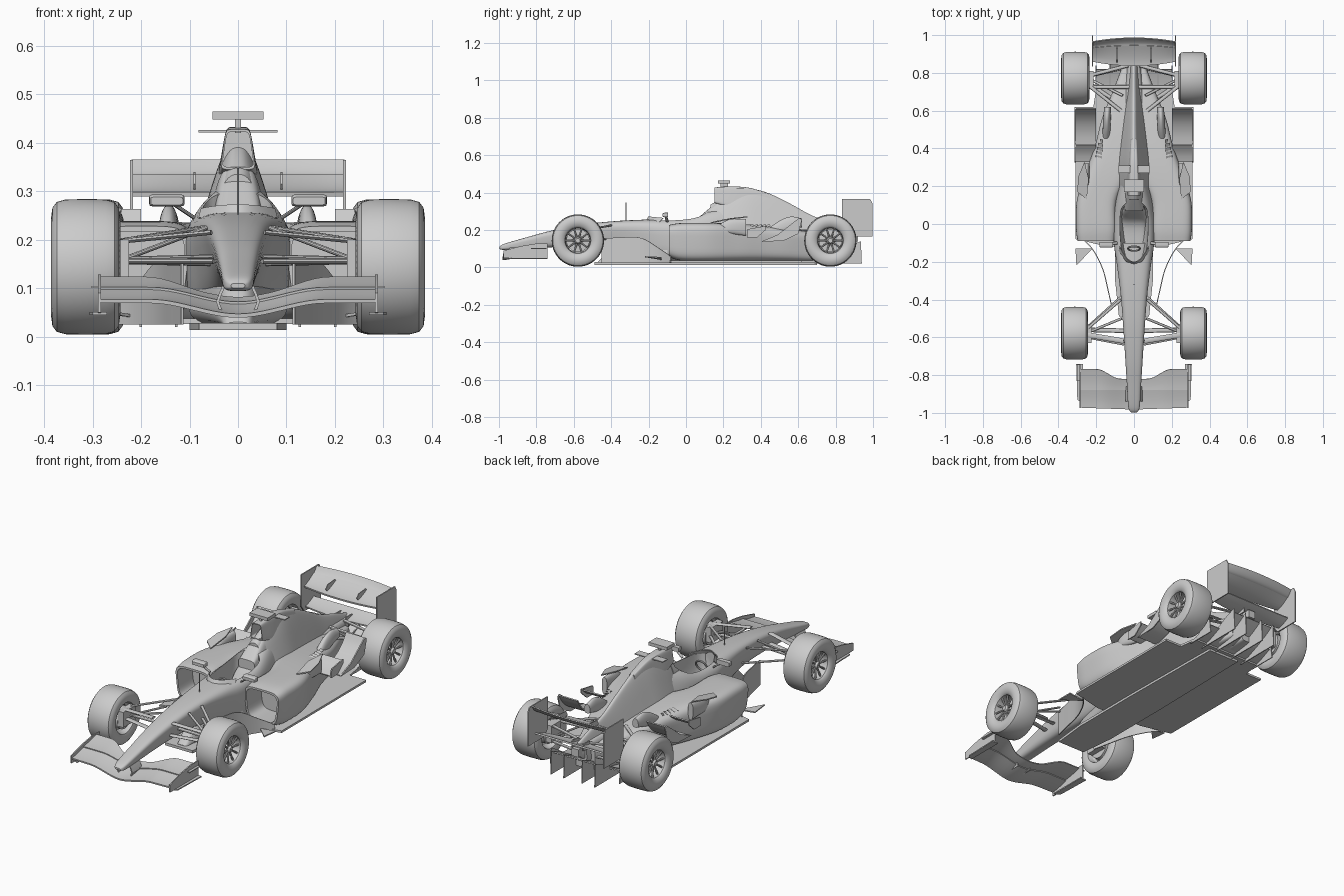
import bpy, bmesh, math
from mathutils import Vector

def make(name, verts, faces, mirror=False, solid=0):
    me = bpy.data.meshes.new(name)
    me.from_pydata([tuple(v) for v in verts], [], faces)
    bm = bmesh.new()
    bm.from_mesh(me)
    bmesh.ops.recalc_face_normals(bm, faces=bm.faces)
    bm.to_mesh(me)
    bm.free()
    ob = bpy.data.objects.new(name, me)
    bpy.context.collection.objects.link(ob)
    if solid:
        m = ob.modifiers.new("thick", 'SOLIDIFY')
        m.thickness, m.offset = solid, 0
    if mirror:
        ob.modifiers.new("mirror", 'MIRROR').use_mirror_merge = False
    return ob

def smooth_rows(rows, sub):  # Catmull-Rom between stations
    out = []
    for i in range(len(rows) - 1):
        a, b, c, d = rows[max(i - 1, 0)], rows[i], rows[i + 1], rows[min(i + 2, len(rows) - 1)]
        for t in [s / sub for s in range(sub)]:
            out.append([.5 * (2 * q + (r - p) * t + (2 * p - 5 * q + 4 * r - u) * t * t
                              + (3 * q - p - 3 * r + u) * t ** 3) for p, q, r, u in zip(a, b, c, d)])
    return out + [list(rows[-1])]

def loft(name, rows, p=2.6, k=1, n=44, sub=5, mirror=False, inlet=0):
    # stations: y, centre x, z bottom, z top, half width bottom, half width top
    rings = smooth_rows(rows, sub)
    if inlet:
        y, xc, zb, zt, wb, wt = rings[0]
        m = (zb + zt) / 2
        small = [xc, m + (zb - m) * .88, m + (zt - m) * .88, wb * .9, wt * .9]
        rings = [[y + inlet] + small, [y] + small] + rings
    vs = []
    for y, xc, zb, zt, wb, wt in rings:
        for a in [2 * math.pi * (j + .5) / n for j in range(n)]:
            c, s = [math.copysign(abs(v) ** (2 / p), v) for v in (math.cos(a), math.sin(a))]
            u = (s + 1) / 2
            vs.append((xc + c * (wb + (wt - wb) * u ** k), y, zb + (zt - zb) * u))
    fs = [(i * n + j, i * n + (j + 1) % n, (i + 1) * n + (j + 1) % n, (i + 1) * n + j)
          for i in range(len(rings) - 1) for j in range(n)]
    return make(name, vs, fs + [tuple(range(n)), tuple(range(len(vs) - n, len(vs)))], mirror)

def prism(name, pts, d, mirror=False):  # flat outline pushed along d
    n, d = len(pts), Vector(d)
    vs = [Vector(p) for p in pts] + [Vector(p) + d for p in pts]
    fs = [tuple(range(n)), tuple(range(n, 2 * n))] + [(i, (i + 1) % n, n + (i + 1) % n, n + i) for i in range(n)]
    return make(name, vs, fs, mirror)

def side_plate(name, x, yz, t=.006):
    return prism(name, [(x, y, z) for y, z in yz], (t, 0, 0), True)

def box(name, x0, x1, y0, y1, z0, z1, mirror=False):
    return prism(name, [(x0, y0, z0), (x1, y0, z0), (x1, y1, z0), (x0, y1, z0)], (0, 0, z1 - z0), mirror)

def grid_faces(n, m, wrap=0):
    return [(i * m + j, i * m + j + 1, (i + 1) % n * m + j + 1, (i + 1) % n * m + j)
            for i in range(n - 1 + wrap) for j in range(m - 1)]

def sheet(name, us, fn, t=.005, mirror=False):  # thin surface, fn(u) gives one row
    rows = [fn(u) for u in us]
    return make(name, [p for r in rows for p in r], grid_faces(len(rows), len(rows[0])), mirror, t)

def rod(name, a, b, ry=.008, rz=.004, mirror=True):  # streamlined bar
    a, b = Vector(a), Vector(b)
    side = (b - a).cross(Vector((0, 0, 1)))
    side = side.normalized() if side.length > 1e-6 else Vector((1, 0, 0))
    up = side.cross(b - a).normalized()
    ring = [side * ry * math.cos(i * math.pi / 5) + up * rz * math.sin(i * math.pi / 5) for i in range(10)]
    return prism(name, [a + r for r in ring], b - a, mirror)

def lathe(name, prof, y, z, n=56):  # (x, radius) profile turned around the axle
    vs = [(x, y + r * math.cos(2 * math.pi * i / n), z + r * math.sin(2 * math.pi * i / n))
          for i in range(n) for x, r in prof]
    return make(name, vs, grid_faces(n, len(prof), 1), True)

def span(a, b, n):
    return [a + (b - a) * i / n for i in range(n + 1)]

# wheels
for nm, y, xi, xo in (("front", -.578, .243, .386), ("rear", .772, .235, .386)):
    z = .144
    lathe(nm + "_tyre", [(xi + .03, .072), (xi + .006, .08), (xi, .1), (xi + .003, .122), (xi + .012, .134),
          (xi + .03, .139), ((xi + xo) / 2, .14), (xo - .03, .139), (xo - .012, .134), (xo - .003, .122),
          (xo, .1), (xo - .006, .08), (xo - .012, .073)], y, z)
    lathe(nm + "_rim", [(xo - .01, .075), (xo - .016, .069), (xo - .05, .064), (xi + .04, .064), (xi + .03, .073)], y, z)
    lathe(nm + "_hub", [(xo - .02, .001), (xo - .02, .012), (xo - .028, .018), (xo - .06, .022), (xo - .062, .062),
          (xi + .012, .056), (xi + .01, .001)], y, z, 32)
    for i in range(10):
        c, s = math.cos(i * math.pi / 5), math.sin(i * math.pi / 5)
        rod(nm + "_spoke", (xo - .034, y + .01 * c, z + .01 * s), (xo - .026, y + .068 * c, z + .068 * s), .005, .005)

# nose and tub with cockpit opening
tub = loft("nose_and_tub", [(-.998, 0, .1, .11, .014, .014), (-.97, 0, .094, .127, .03, .03),
    (-.85, 0, .1, .162, .034, .04), (-.72, 0, .108, .197, .038, .05), (-.55, 0, .112, .23, .042, .064),
    (-.38, 0, .1, .248, .048, .08), (-.22, 0, .06, .256, .07, .1), (-.1, 0, .03, .258, .095, .114),
    (.02, 0, .03, .27, .11, .11), (.12, 0, .03, .3, .12, .085), (.22, 0, .03, .32, .12, .05)], 3.4)
cut = loft("cockpit_cutter", [(-.205, 0, .16, .5, .03, .04), (-.17, 0, .12, .5, .055, .066),
    (-.05, 0, .1, .5, .07, .08), (.07, 0, .1, .5, .068, .072), (.11, 0, .16, .5, .04, .045)], 4)
cut.hide_render = True
bo = tub.modifiers.new("cockpit", 'BOOLEAN')
bo.operation, bo.object = 'DIFFERENCE', cut
loft("seat", [(-.12, 0, .08, .12, .05, .06), (0, 0, .08, .14, .06, .066), (.06, 0, .08, .21, .06, .066),
    (.1, 0, .1, .262, .05, .05)], 4)
loft("headrest", [(.07, 0, .22, .27, .05, .045), (.13, 0, .21, .32, .07, .04), (.17, 0, .21, .35, .08, .035)], 4, .7)
bpy.ops.mesh.primitive_torus_add(location=(0, -.13, .215), rotation=(1.2, 0, 0), major_radius=.032, minor_radius=.005,
                                 major_segments=24, minor_segments=8)
bpy.context.object.name = "steering_wheel"
sheet("windscreen", span(-1, 1, 16), lambda u: [(.08 * u, -.215 + .075 * u * u, .245),
      (.075 * u, -.2 + .08 * u * u, .272 - .008 * u * u)], .004)

# engine cover and air intake
loft("engine_cover", [(.13, 0, .16, .335, .11, .032), (.22, 0, .14, .385, .14, .032), (.32, 0, .12, .418, .15, .028),
    (.42, 0, .1, .405, .14, .022), (.55, 0, .08, .345, .12, .018), (.68, 0, .07, .275, .09, .016),
    (.8, 0, .08, .235, .06, .014), (.9, 0, .13, .2, .025, .012)], 2.8, .55)
loft("air_intake", [(.152, 0, .345, .428, .037, .025), (.24, 0, .32, .433, .044, .024), (.34, 0, .3, .426, .04, .02),
    (.45, 0, .3, .392, .03, .015)], 7, inlet=.08)
box("camera_stem", -.006, .006, .185, .225, .42, .45)
box("roof_camera", -.053, .053, .17, .235, .448, .465)
box("roof_fin", -.082, .082, .27, .31, .421, .426)
rod("antenna", (0, -.32, .24), (0, -.32, .348), .0025, .0025, False)

# sidepods with open inlets, exhausts, chimneys
loft("sidepod", [(-.09, .2, .055, .228, .085, .105), (-.02, .2, .036, .238, .095, .112), (.13, .195, .034, .238, .095, .112),
    (.28, .13, .034, .234, .12, .125), (.42, .08, .034, .222, .115, .13), (.56, .06, .034, .205, .095, .115),
    (.7, .04, .034, .185, .07, .075), (.84, .03, .05, .165, .03, .03)], 4.5, mirror=True, inlet=.12)
loft("exhaust_stack", [(.43, .15, .17, .2, .02, .015), (.5, .145, .18, .25, .024, .016), (.56, .143, .2, .272, .024, .014),
    (.62, .14, .215, .262, .02, .014)], 2.4, mirror=True)
for i in range(5):
    prism("louvre", [(.17 - i * .001, .34 + i * .022, .225), (.205 - i * .006, .345 + i * .022, .214),
          (.205 - i * .006, .36 + i * .022, .222), (.17 - i * .001, .355 + i * .022, .23)], (0, .004, .002), True)
loft("sidepod_chimney", [(.17, .255, .18, .225, .012, .01), (.23, .255, .18, .255, .022, .016),
    (.32, .25, .17, .26, .014, .016)], 2.4, mirror=True)
prism("chimney_winglet", [(.25, .13, .235), (.3, .17, .245), (.295, .25, .258), (.262, .33, .268), (.24, .24, .258)],
      (0, 0, .006), True)

# side winglets and flip-ups ahead of the rear wheels
sheet("side_winglet", (.2, .255, .31), lambda x: [(x, .33, .165), (x, .36, .175), (x, .39, .192), (x, .42, .218)], .006, True)
side_plate("side_winglet_endplate", .308, [(.325, .16), (.38, .16), (.425, .2), (.425, .222), (.33, .205)])
flip = smooth_rows([(.41, .138), (.48, .152), (.54, .18), (.585, .22), (.612, .262)], 4)
sheet("flip_up", (.2, .255, .31), lambda x: [(x, y, z) for y, z in flip], .006, True)
side_plate("flip_up_endplate", .308, [(.4, .138), (.52, .142), (.6, .18), (.62, .255), (.605, .265), (.56, .23), (.49, .175)])

# floor, splitter and diffuser
prism("floor", [(-.31, -.08, .026), (-.14, -.12, .026), (.14, -.12, .026), (.31, -.08, .026), (.31, .62, .026),
      (.215, .62, .026), (.2, .72, .026), (-.2, .72, .026), (-.215, .62, .026), (-.31, .62, .026)], (0, 0, .011))
prism("splitter", [(-.08, -.49, .014), (.08, -.49, .014), (.1, -.3, .014), (.1, .1, .014), (.09, .7, .014),
      (-.09, .7, .014), (-.1, .1, .014), (-.1, -.3, .014)], (0, 0, .014))
loft("keel", [(-.47, 0, .02, .03, .03, .02), (-.35, 0, .02, .13, .06, .035), (-.1, 0, .02, .15, .11, .09)], 3)
sheet("diffuser", (-.2, 0, .2), lambda x: [(x, .66, .03), (x, .74, .04), (x, .82, .075)], .006)
sheet("diffuser_centre", (-.13, 0, .13), lambda x: [(x, .8, .065), (x, .87, .1), (x, .92, .13)], .006)
for x in (.05, .125):
    side_plate("diffuser_strake", x, [(.68, .02), (.94, .02), (.935, .14), (.88, .12), (.74, .045)], .005)
side_plate("diffuser_side", .198, [(.68, .02), (.84, .02), (.83, .1), (.74, .045)], .005)
loft("gearbox", [(.6, 0, .05, .2, .07, .06), (.75, 0, .07, .2, .06, .04), (.87, 0, .1, .19, .035, .03)], 4)

# bargeboards, deflectors and mirrors
barge = smooth_rows([(.115, -.45, .155), (.135, -.36, .16), (.165, -.24, .158), (.215, -.14, .1), (.27, -.08, .06)], 5)
sheet("bargeboard", barge, lambda r: [(r[0], r[1], .025 + (r[2] - .025) * t) for t in (0, .5, 1)], .005, True)
prism("floor_corner", [(.22, -.13, .04), (.31, -.13, .05), (.305, -.22, .055)], (0, 0, .006), True)
loft("mirror", [(-.125, .147, .272, .288, .033, .033), (-.115, .147, .269, .293, .036, .036),
     (-.095, .147, .269, .293, .036, .036)], 9, mirror=True)
rod("mirror_stalk", (.09, -.1, .245), (.135, -.108, .275))

# front wing
def ease(a):
    a = min(max(a, 0), 1)
    return a * a * (3 - 2 * a)

def front_row(x, y0, y1, h0, h1):
    z = .043 + .03 * ease(abs(x) / .18)
    return [(x, y0 + (y1 - y0) * t, z + h0 + (h1 - h0) * t ** 1.4) for t in span(0, 1, 5)]

def flap_row(x):
    e = ease((abs(x) - .07) / .13)
    return front_row(x, -.878, -.82 + .052 * e, .026, .036 + .012 * e)

sheet("front_wing_main", span(-.285, .285, 32), lambda x: front_row(x, -.982 + abs(x) * .035, -.87, 0, .022), .008)
sheet("front_wing_flap", span(-.285, .285, 36), flap_row, .006)
side_plate("front_wing_endplate", .283, [(-.975, .05), (-.74, .045), (-.74, .128), (-.8, .128), (-.88, .115), (-.975, .09)])
prism("front_wing_footplate", [(.27, -.95, .045), (.3, -.93, .045), (.306, -.74, .045), (.27, -.74, .045)], (0, 0, .006), True)
box("endplate_fin", .285, .302, -.83, -.745, .1, .105, True)
sheet("front_wing_pylon", (-.94, -.9, -.86), lambda y: [(.024, y, .115), (.036, y, .09), (.042, y, .072), (.036, y, .055)], .006, True)

# rear wing
def rear_row(x, y0, y1, z0, z1, bow=.022, tail=0):
    e = 1 - (x / .22) ** 2
    return [(x, y0 - bow * e * (1 - t) + tail * e * t + (y1 - y0) * t, z0 + (z1 - z0) * t ** 1.5) for t in span(0, 1, 6)]

xs = span(-.22, .22, 16)
sheet("rear_wing_main", xs, lambda x: rear_row(x, .86, .935, .294, .332, .022, .012), .009)
sheet("rear_wing_flap", xs, lambda x: rear_row(x, .935, .965, .33, .364, -.012, .02), .006)
sheet("rear_wing_beam", xs, lambda x: rear_row(x, .87, .94, .185, .212), .008)
side_plate("rear_wing_endplate", .217, [(.835, .365), (.985, .365), (.998, .34), (.998, .165), (.86, .165), (.835, .2)])
side_plate("rear_wing_rib", .088, [(.87, .3), (.94, .33), (.93, .34), (.87, .335), (.855, .315)], .004)
side_plate("rear_wing_pillar", .03, [(.84, .17), (.9, .17), (.9, .205), (.85, .205)])
box("rear_light", -.02, .02, .89, .92, .14, .18)

# suspension arms and brake ducts
for a, b, w in [((.05, -.63, .155), (.26, -.59, .155), .014), ((.06, -.38, .15), (.26, -.56, .155), .008),
        ((.055, -.62, .215), (.26, -.585, .195), .014), ((.07, -.4, .225), (.26, -.565, .195), .008),
        ((.065, -.5, .225), (.235, -.57, .16), .007), ((.05, -.565, .165), (.26, -.56, .16), .012),
        ((.05, .62, .12), (.26, .76, .11), .01), ((.04, .83, .12), (.26, .78, .11), .01),
        ((.07, .6, .2), (.26, .75, .195), .01), ((.03, .84, .19), (.26, .78, .195), .01),
        ((.02, .725, .2), (.26, .725, .19), .01), ((.06, .68, .22), (.24, .77, .12), .007)]:
    rod("suspension_arm", a, b, w, .005)
box("front_brake_duct", .225, .26, -.63, -.53, .12, .2, True)
box("rear_brake_duct", .215, .25, .73, .81, .11, .2, True)

# apply modifiers and shade
bpy.ops.object.select_all(action='SELECT')
bpy.context.view_layer.objects.active = tub
bpy.ops.object.convert(target='MESH')
bpy.data.objects.remove(cut)
bpy.ops.object.shade_smooth_by_angle(angle=math.radians(35))
